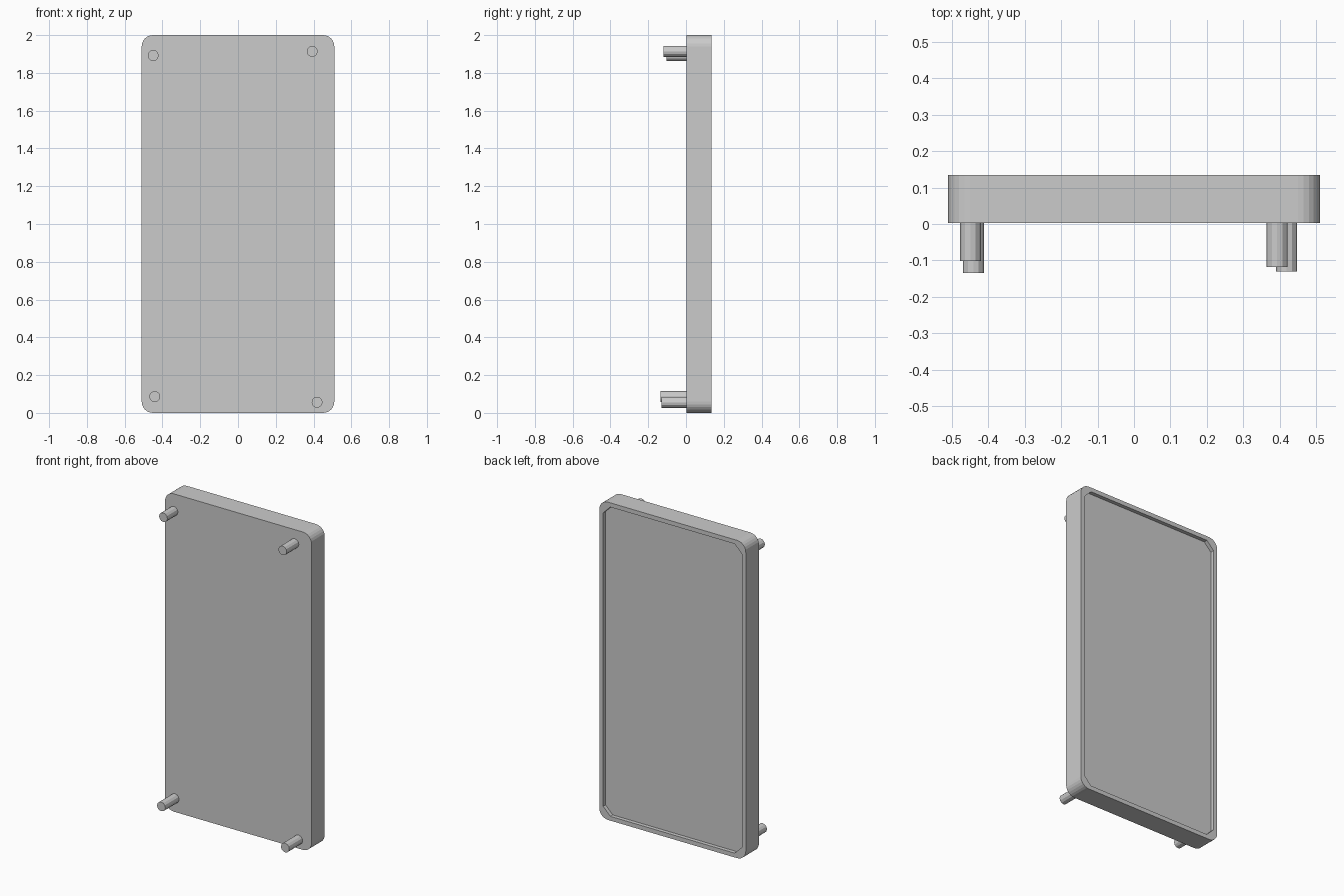
import bpy, bmesh, math
from mathutils import Matrix, Vector

if "Cube" in bpy.data.objects:
    bpy.data.objects.remove(bpy.data.objects["Cube"])

W, H = 1.02, 2.0
Y0, Y1 = 0.003, 0.134
RIM, DEPTH = 0.027, 0.024


def add_object(name, bm):
    bmesh.ops.recalc_face_normals(bm, faces=bm.faces)
    mesh = bpy.data.meshes.new(name)
    bm.to_mesh(mesh)
    bm.free()
    ob = bpy.data.objects.new(name, mesh)
    bpy.context.collection.objects.link(ob)
    return ob


def rounded_slab(name, w, h, r, segs, y0, y1):
    """Rectangle in XZ with rounded (or chamfered, segs=1) corners, extruded in y."""
    bm = bmesh.new()
    verts = []
    for i, (sx, sz) in enumerate([(1, 1), (-1, 1), (-1, -1), (1, -1)]):
        for k in range(segs + 1):
            a = math.radians(90 * i + 90 * k / segs)
            verts.append(bm.verts.new((sx * (w / 2 - r) + r * math.cos(a), y0,
                                       H / 2 + sz * (h / 2 - r) + r * math.sin(a))))
    face = bm.faces.new(verts)
    ext = bmesh.ops.extrude_face_region(bm, geom=[face])
    bmesh.ops.translate(bm, vec=(0, y1 - y0, 0),
                        verts=[v for v in ext["geom"] if isinstance(v, bmesh.types.BMVert)])
    return add_object(name, bm)


# Body with rounded corners and a shallow recess in the back
body = rounded_slab("panel_body", W, H, 0.06, 6, Y0, Y1)
cutter = rounded_slab("recess_cutter", W - 2 * RIM, H - 2 * RIM, 0.05, 1, Y1 - DEPTH, Y1 + 0.1)
cutter.hide_render = True
cutter.hide_viewport = True
mod = body.modifiers.new("recess", "BOOLEAN")
mod.operation = "DIFFERENCE"
mod.solver = "EXACT"
mod.object = cutter

# Pegs on the front: x, z, front end y
pegs = {
    "peg_top_left": (-0.449, 1.892, -0.102),
    "peg_top_right": (0.393, 1.914, -0.118),
    "peg_bottom_left": (-0.441, 0.086, -0.134),
    "peg_bottom_right": (0.419, 0.056, -0.130),
}
for name, (x, z, y) in pegs.items():
    bm = bmesh.new()
    back = Y0 + 0.02
    bmesh.ops.create_cone(bm, cap_ends=True, segments=12, radius1=0.029, radius2=0.029,
                          depth=back - y,
                          matrix=Matrix.Translation(Vector((x, (y + back) / 2, z)))
                          @ Matrix.Rotation(math.pi / 2, 4, "X"))
    add_object(name, bm)
